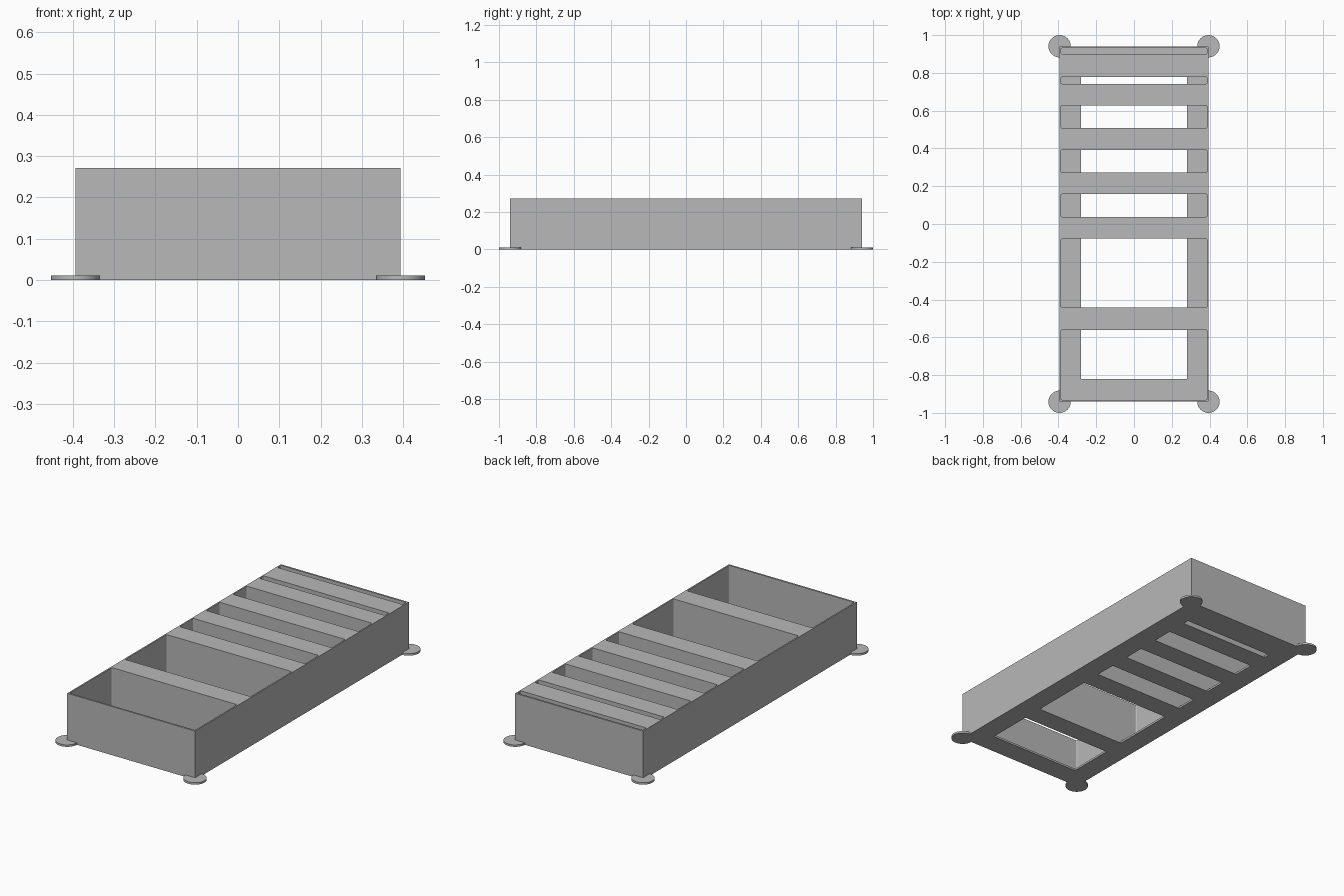
import bpy
import bmesh
import math

if "Cube" in bpy.data.objects:
    bpy.data.objects.remove(bpy.data.objects["Cube"], do_unlink=True)

HALF_X, HALF_Y, HEIGHT, FLOOR = 0.394, 0.941, 0.271, 0.011
INNER_X, OPENING_X = 0.386, 0.28

grey = bpy.data.materials.new("plain_grey")
grey.use_nodes = True
colour = (0.48, 0.48, 0.48, 1)
grey.diffuse_color = colour
grey.node_tree.nodes["Principled BSDF"].inputs["Base Color"].default_value = colour


def rectangle(half_x, y0, y1, radius=0):
    """Outline of a rectangle, with rounded corners if a radius is given."""
    if not radius:
        return [(half_x, y0), (half_x, y1), (-half_x, y1), (-half_x, y0)]
    points = []
    corners = [(half_x, y1), (-half_x, y1), (-half_x, y0), (half_x, y0)]
    signs = [(1, 1), (-1, 1), (-1, -1), (1, -1)]
    for i, ((x, y), (sx, sy)) in enumerate(zip(corners, signs)):
        for step in range(4):
            a = math.pi / 2 * (i + step / 3)
            points.append((x - sx * radius + radius * math.cos(a),
                           y - sy * radius + radius * math.sin(a)))
    return points


def plate(name, outlines, z0, z1):
    """Extrude the first outline, with the others as holes through it."""
    curve = bpy.data.curves.new(name, 'CURVE')
    curve.dimensions = '2D'
    curve.fill_mode = 'BOTH'
    curve.extrude = (z1 - z0) / 2
    for outline in outlines:
        spline = curve.splines.new('POLY')
        spline.points.add(len(outline) - 1)
        for point, (x, y) in zip(spline.points, outline):
            point.co = (x, y, 0, 1)
        spline.use_cyclic_u = True
    temp = bpy.data.objects.new(name + "_outline", curve)
    bpy.context.collection.objects.link(temp)
    bpy.context.view_layer.update()
    graph = bpy.context.evaluated_depsgraph_get()
    mesh = bpy.data.meshes.new_from_object(temp.evaluated_get(graph))
    bpy.data.objects.remove(temp, do_unlink=True)
    bpy.data.curves.remove(curve)

    bm = bmesh.new()
    bm.from_mesh(mesh)
    bmesh.ops.remove_doubles(bm, verts=bm.verts, dist=0.0001)
    bmesh.ops.recalc_face_normals(bm, faces=bm.faces)
    bmesh.ops.translate(bm, verts=bm.verts, vec=(0, 0, (z0 + z1) / 2))
    for face in bm.faces:
        face.smooth = False
    bm.to_mesh(mesh)
    bm.free()
    mesh.name = name
    mesh.materials.clear()
    mesh.materials.append(grey)
    obj = bpy.data.objects.new(name, mesh)
    bpy.context.collection.objects.link(obj)
    return obj


# Compartments from front to back, between the thick dividers
slots = [(-0.931, -0.56), (-0.442, -0.078), (0.038, 0.158),
         (0.272, 0.392), (0.508, 0.628), (0.742, 0.778), (0.9, 0.931)]
outer = rectangle(HALF_X, -HALF_Y, HALF_Y)

# Walls and dividers
plate("walls_and_dividers",
      [outer] + [rectangle(INNER_X, a, b, 0.006) for a, b in slots],
      FLOOR, HEIGHT)

# Floor with an opening below each compartment except the last narrow one
openings = [(max(a, -0.82), b) for a, b in slots[:-1]]
plate("floor",
      [outer] + [rectangle(OPENING_X, a, b) for a, b in openings],
      0, FLOOR)

# Round corner pads
for side, sx in (("left", 1), ("right", -1)):
    for end, sy in (("front", -1), ("back", 1)):
        bpy.ops.mesh.primitive_cylinder_add(
            vertices=48, radius=0.059, depth=FLOOR,
            location=(sx * HALF_X, sy * HALF_Y, FLOOR / 2))
        pad = bpy.context.object
        pad.name = f"{end}_{side}_pad"
        pad.data.materials.append(grey)
        bpy.ops.object.shade_smooth_by_angle(angle=math.radians(30))
